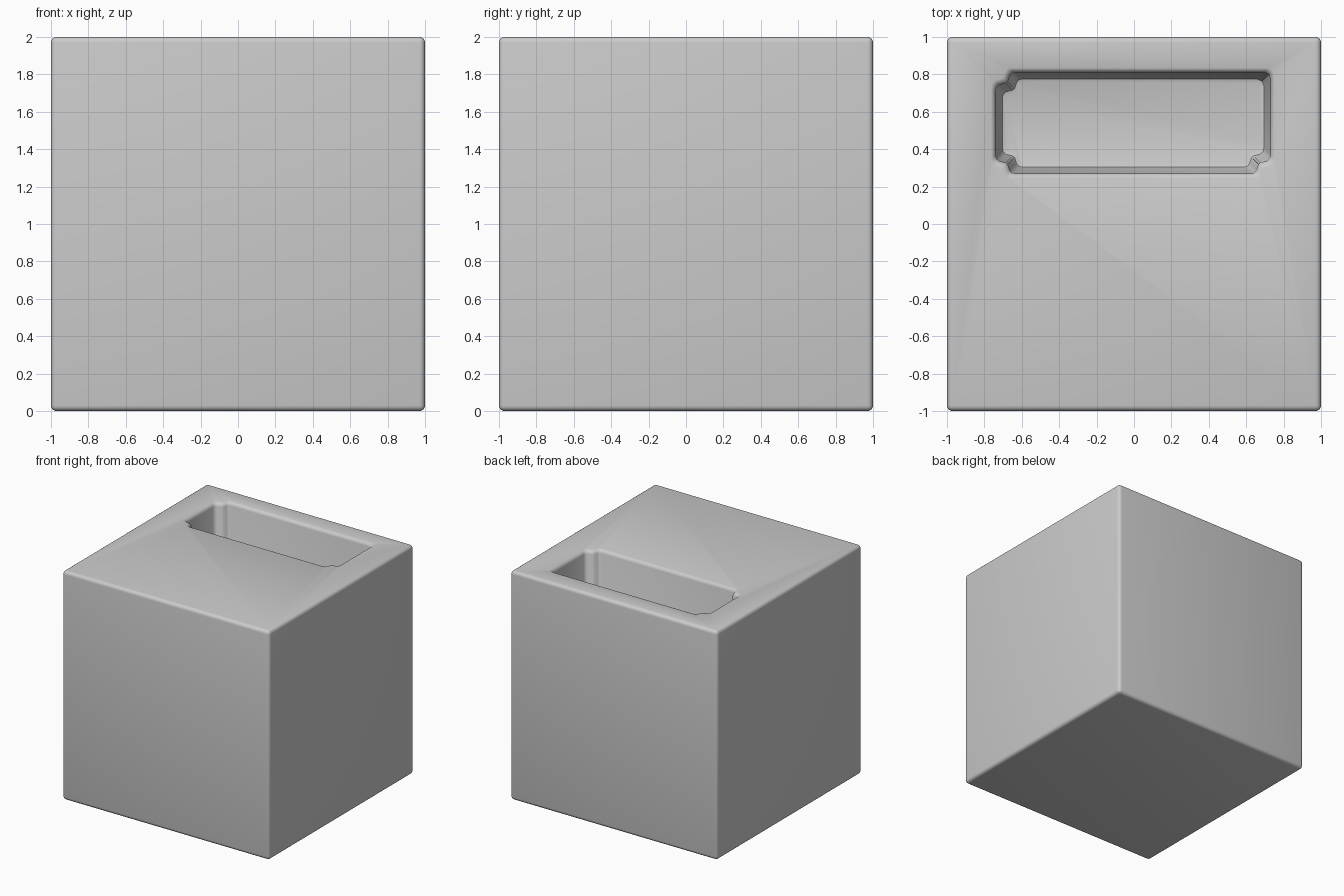
import bpy, bmesh

if "Cube" in bpy.data.objects:
    bpy.data.objects.remove(bpy.data.objects["Cube"])

# Block with softly rounded edges
bpy.ops.mesh.primitive_cube_add(size=2, location=(0, 0, 1))
block = bpy.context.object
block.name = "block"
bev = block.modifiers.new("rounded_edges", 'BEVEL')
bev.width = 0.03
bev.segments = 4

# Pocket outline: quarter corners relative to the pocket centre
HX, HY, CX, CY = 0.735, 0.27, -0.005, 0.54
notched = [(0, .10), (.005, .08), (.02, .067), (.055, .058), (.065, .05),
           (.075, .02), (.085, .005), (.10, 0)]
plain = [(0, .035), (.01, .01), (.035, 0)]


def corner(sx, sy, shape):
    pts = [(sx * (HX - a), sy * (HY - b)) for a, b in shape]
    return pts if sx * sy > 0 else pts[::-1]


outline = (corner(1, 1, plain) + corner(-1, 1, notched)
           + corner(-1, -1, notched) + corner(1, -1, notched))

# Pocket cutter: flared rim, slightly tapered walls, rounded floor edge
FLOOR = 1.1
levels = [(.028, 2.03), (.027, 2.001), (.015, 1.996), (.005, 1.986),
          (0, 1.97), (-.03, FLOOR + .02), (-.036, FLOOR + .006), (-.05, FLOOR)]


def grow(v, d):
    return v + (d if v > 0 else -d)


bm = bmesh.new()
loops = [[bm.verts.new((CX + grow(x, d), CY + grow(y, d), z)) for x, y in outline]
         for d, z in levels]
n = len(outline)
for up, low in zip(loops, loops[1:]):
    for i in range(n):
        j = (i + 1) % n
        bm.faces.new((up[i], low[i], low[j], up[j]))
bm.faces.new(loops[0])
bm.faces.new(loops[-1][::-1])
bmesh.ops.recalc_face_normals(bm, faces=bm.faces)
mesh = bpy.data.meshes.new("pocket_cutter")
bm.to_mesh(mesh)
bm.free()
cutter = bpy.data.objects.new("pocket_cutter", mesh)
bpy.context.collection.objects.link(cutter)

# Cut the pocket, then discard the cutter
cut = block.modifiers.new("pocket", 'BOOLEAN')
cut.operation = 'DIFFERENCE'
cut.solver = 'EXACT'
cut.object = cutter
bpy.context.view_layer.objects.active = block
for name in [m.name for m in block.modifiers]:
    bpy.ops.object.modifier_apply(modifier=name)
bpy.data.objects.remove(cutter)

bpy.ops.object.select_all(action='DESELECT')
block.select_set(True)
bpy.ops.object.shade_smooth_by_angle(angle=0.7)
